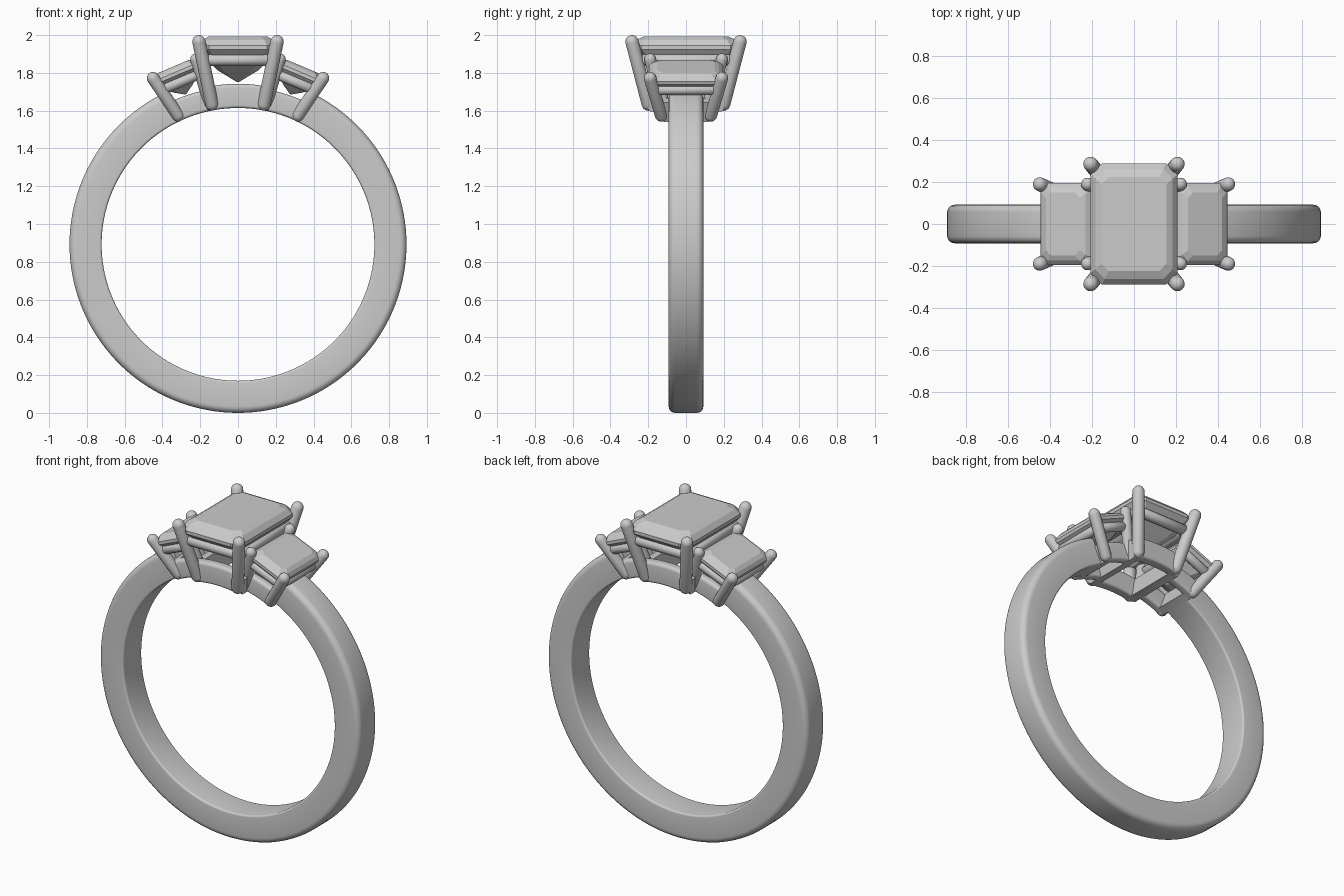
import bpy, bmesh
from math import sin, cos, pi, radians
from mathutils import Vector, Matrix

if "Cube" in bpy.data.objects:
    bpy.data.objects.remove(bpy.data.objects["Cube"])

CZ, R_IN, R_OUT = 0.892, 0.722, 0.892   # finger centre height and band radii


def finish(bm, name, smooth=True):
    bmesh.ops.recalc_face_normals(bm, faces=bm.faces)
    me = bpy.data.meshes.new(name)
    bm.to_mesh(me)
    bm.free()
    ob = bpy.data.objects.new(name, me)
    bpy.context.collection.objects.link(ob)
    if smooth:
        bpy.ops.object.select_all(action='DESELECT')
        ob.select_set(True)
        bpy.context.view_layer.objects.active = ob
        bpy.ops.object.shade_smooth_by_angle(angle=radians(40))
    return ob


def loft(bm, rings):
    rows = [[bm.verts.new(p) for p in r] for r in rings]
    n = len(rows[0])
    for a, b in zip(rows, rows[1:]):
        for i in range(n):
            bm.faces.new((a[i], a[(i + 1) % n], b[(i + 1) % n], b[i]))
    bm.faces.new(rows[0])
    bm.faces.new(rows[-1])


def rounded_section(y0, y1, ri, ro, cin, cout, steps=5):
    pts = []
    for y, r, c, sy, sr, start in ((y1, ro, cout, -1, -1, 0), (y0, ro, cout, 1, -1, 90),
                                   (y0, ri, cin, 1, 1, 180), (y1, ri, cin, -1, 1, 270)):
        for k in range(steps + 1):
            a = radians(start + 90 * k / steps)
            pts.append((y + sy * c + c * cos(a), r + sr * c + c * sin(a)))
    return pts


def arc_bar(name, a0, a1, y0, y1, ri, ro, cin, cout, segs):
    # bar swept round the finger; angles in degrees from the top
    sec = rounded_section(y0, y1, ri, ro, cin, cout)
    rings = []
    for i in range(segs + 1):
        a = radians(a0 + (a1 - a0) * i / segs)
        rings.append([(r * sin(a), y, CZ + r * cos(a)) for y, r in sec])
    bm = bmesh.new()
    loft(bm, rings)
    return finish(bm, name)


def prong(name, top, bottom, r):
    # round wire with a domed tip and foot
    top, bottom = Vector(top), Vector(bottom)
    d = top - bottom
    rot = d.to_track_quat('Z', 'Y').to_matrix()
    prof = [(r * cos(t), r * sin(t)) for t in [radians(-85 + 17 * k) for k in range(6)]]
    prof += [(r * cos(t), d.length + r * sin(t)) for t in [radians(17 * k) for k in range(6)]]
    bm = bmesh.new()
    loft(bm, [[bottom + rot @ Vector((q * cos(2 * pi * i / 20), q * sin(2 * pi * i / 20), z))
               for i in range(20)] for q, z in prof])
    return finish(bm, name)


def octagon(hx, hy, c, z):
    return [(hx, hy - c, z), (hx - c, hy, z), (c - hx, hy, z), (-hx, hy - c, z),
            (-hx, c - hy, z), (c - hx, -hy, z), (hx - c, -hy, z), (hx, c - hy, z)]


def stone(name, levels, mat):
    bm = bmesh.new()
    loft(bm, [octagon(*lv) for lv in levels])
    bm.transform(mat)
    return finish(bm, name, smooth=False)


def rail(name, hx, hy, c, z, r, mat):
    # gallery wire under a stone
    cu = bpy.data.curves.new(name, 'CURVE')
    cu.dimensions = '3D'
    cu.bevel_depth = r
    cu.bevel_resolution = 4
    sp = cu.splines.new('POLY')
    pts = octagon(hx, hy, c, z)
    sp.points.add(len(pts) - 1)
    for p, co in zip(sp.points, pts):
        p.co = (*(mat @ Vector(co)), 1)
    sp.use_cyclic_u = True
    ob = bpy.data.objects.new(name, cu)
    bpy.context.collection.objects.link(ob)
    return ob


# band, open at the top between the outer prongs
arc_bar("band", 25.5, 334.5, -0.092, 0.092, R_IN, R_OUT, 0.012, 0.035, 120)

# centre stone, its wire and prongs
stone("centre_stone", [(0.155, 0.225, 0.035, 1.993), (0.185, 0.262, 0.045, 1.975),
                       (0.208, 0.29, 0.055, 1.945), (0.208, 0.29, 0.055, 1.925),
                       (0.165, 0.235, 0.045, 1.87), (0.11, 0.165, 0.03, 1.815),
                       (0.006, 0.08, 0.004, 1.752)], Matrix())
rail("centre_rail", 0.178, 0.248, 0.03, 1.868, 0.031, Matrix())
for sx in (-1, 1):
    for sy in (-1, 1):
        prong("centre_prong", (sx * 0.207, sy * 0.286, 1.965),
              (sx * 0.138, sy * 0.2, 1.635), 0.035)

# lower gallery frame under the centre stone
for s in (-1, 1):
    y0, y1 = sorted((s * 0.15, s * 0.215))
    arc_bar("centre_frame_side", -11.5, 11.5, y0, y1, R_IN, 0.85, 0.015, 0.02, 12)
    arc_bar("centre_frame_cross", s * 11 - 2, s * 11 + 2, -0.2, 0.2, R_IN, 0.835, 0.015, 0.02, 3)

# tilted side stones with wires, prongs and lower frames
for sx in (-1, 1):
    tilt = Matrix.Translation((sx * 0.325, 0, 1.8)) @ Matrix.Rotation(sx * radians(23), 4, 'Y')
    stone("side_stone", [(0.088, 0.15, 0.025, 0.038), (0.112, 0.175, 0.03, 0.026),
                         (0.13, 0.195, 0.035, 0.006), (0.13, 0.195, 0.035, -0.012),
                         (0.095, 0.15, 0.025, -0.055), (0.055, 0.1, 0.015, -0.09),
                         (0.005, 0.055, 0.003, -0.122)], tilt)
    rail("side_rail", 0.108, 0.165, 0.02, -0.052, 0.028, tilt)
    for sy in (-1, 1):
        prong("side_outer_prong", (sx * 0.45, sy * 0.19, 1.772),
              (sx * 0.318, sy * 0.132, 1.575), 0.033)
        prong("side_inner_prong", (sx * 0.222, sy * 0.19, 1.872),
              (sx * 0.15, sy * 0.132, 1.635), 0.031)
        y0, y1 = sorted((sy * 0.095, sy * 0.15))
        arc_bar("side_frame_side", sx * 12, sx * 25.5, y0, y1, R_IN, 0.835, 0.015, 0.02, 8)
    arc_bar("side_frame_cross", sx * 24 - 2, sx * 24 + 2, -0.13, 0.13, R_IN, 0.835, 0.015, 0.02, 3)
